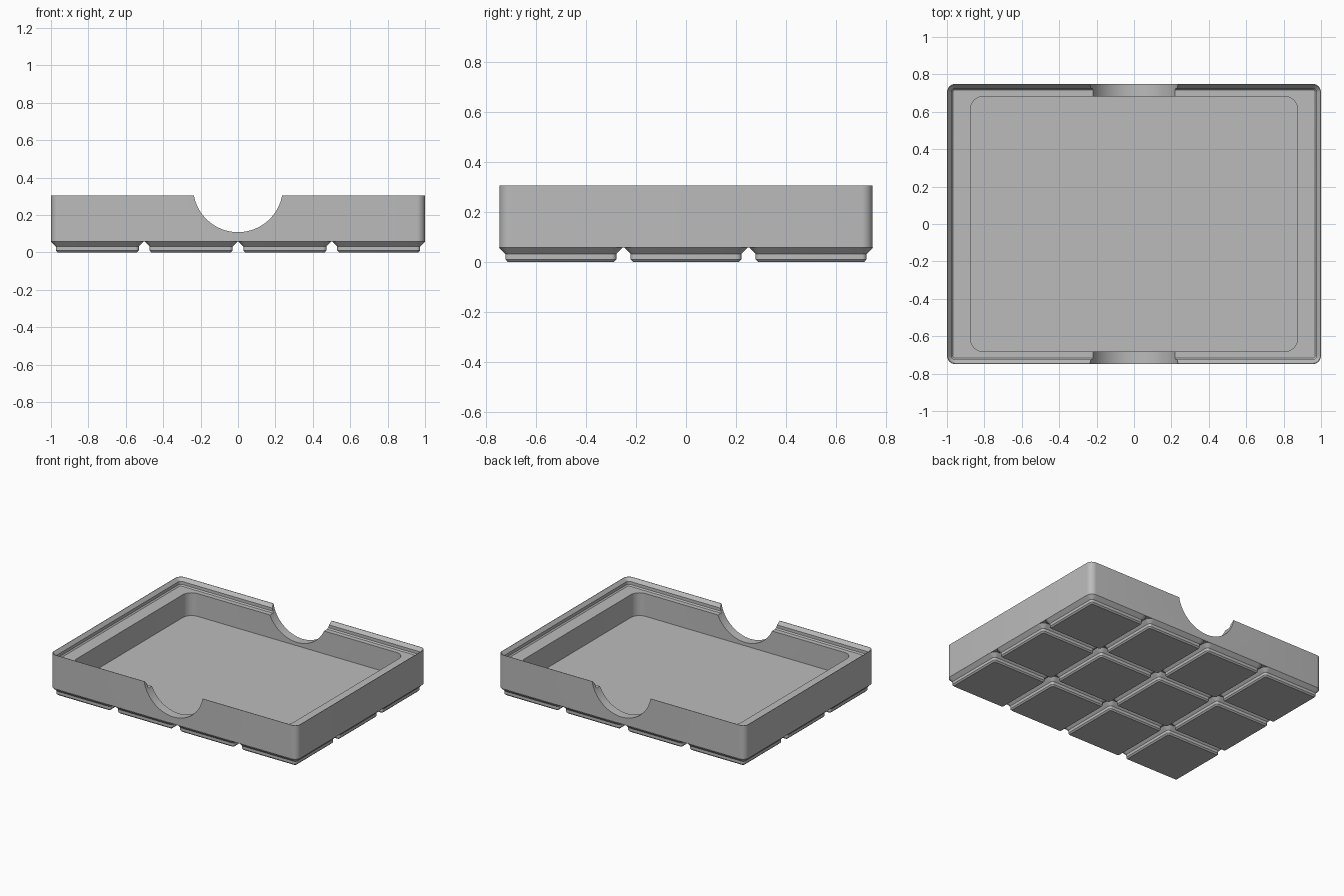
import bpy, bmesh
from math import sin, cos, pi, radians

if "Cube" in bpy.data.objects:
    bpy.data.objects.remove(bpy.data.objects["Cube"], do_unlink=True)

grey = bpy.data.materials.new("plain grey")
grey.use_nodes = True
colour = (0.5, 0.5, 0.5, 1)
grey.diffuse_color = colour
grey.node_tree.nodes["Principled BSDF"].inputs["Base Color"].default_value = colour


def rounded_ring(hx, hy, r, z, steps=8):
    """Points of a rounded rectangle, counter-clockwise from above."""
    pts = []
    for i, (sx, sy) in enumerate([(1, 1), (-1, 1), (-1, -1), (1, -1)]):
        for k in range(steps + 1):
            a = (i + k / steps) * pi / 2
            pts.append((sx * (hx - r) + r * cos(a), sy * (hy - r) + r * sin(a), z))
    return pts


def loft(name, rings, cap_end=True):
    """Skin a stack of equal rings and close the ends."""
    bm = bmesh.new()
    loops = [[bm.verts.new(p) for p in ring] for ring in rings]
    for low, high in zip(loops, loops[1:]):
        for i in range(len(low)):
            j = (i + 1) % len(low)
            bm.faces.new((low[i], low[j], high[j], high[i]))
    bm.faces.new(loops[0][::-1])
    if cap_end:
        bm.faces.new(loops[-1])
    mesh = bpy.data.meshes.new(name)
    bm.to_mesh(mesh)
    bm.free()
    mesh.materials.append(grey)
    return mesh


def place(name, mesh, location=(0, 0, 0)):
    ob = bpy.data.objects.new(name, mesh)
    ob.location = location
    bpy.context.collection.objects.link(ob)
    return ob


def activate(ob):
    bpy.ops.object.select_all(action='DESELECT')
    ob.select_set(True)
    bpy.context.view_layer.objects.active = ob


# Overall sizes
HX, HY, R = 1.0, 0.748, 0.045
BASE, LEDGE, TOP, FLOOR = 0.057, 0.25, 0.305, 0.083

# Tray body: outer wall, stacking lip, ledge, then the cavity
lip = [(0, BASE), (0, TOP), (0.003, TOP), (0.023, TOP - 0.024),
       (0.023, LEDGE + 0.009), (0.031, LEDGE)]
rings = [rounded_ring(HX - d, HY - d, R - d, z) for d, z in lip]
rings += [rounded_ring(0.875, 0.682, 0.07, z) for z in (LEDGE, FLOOR)]
tray = place("tray_body", loft("tray_body", rings))

# Round finger notches through the front and back walls
bpy.ops.mesh.primitive_cylinder_add(vertices=96, radius=0.24, depth=2,
                                    location=(0, 0, 0.348),
                                    rotation=(radians(90), 0, 0))
cutter = bpy.context.object
cutter.name = "notch_cutter"
cutter.hide_render = True
cutter.data.materials.append(grey)
cut = tray.modifiers.new("finger_notches", 'BOOLEAN')
cut.operation = 'DIFFERENCE'
cut.solver = 'EXACT'
cut.object = cutter
activate(tray)
bpy.ops.object.modifier_apply(modifier=cut.name)
bpy.data.objects.remove(cutter, do_unlink=True)
bpy.ops.object.shade_smooth_by_angle(angle=radians(30))

# Stepped feet, one per grid cell, sharing one mesh
CELL, PITCH = 0.2477, 0.5015
steps = [(0.035, 0), (0.0257, 0.0096), (0.0257, 0.031), (0, BASE)]
foot_mesh = loft("foot", [rounded_ring(CELL - d, CELL - d, R - d, z)
                          for d, z in steps], cap_end=False)
for row in range(3):
    for col in range(4):
        foot = place(f"foot_{row + 1}_{col + 1}", foot_mesh,
                     ((col - 1.5) * PITCH, (row - 1) * PITCH, 0))
activate(foot)
bpy.ops.object.shade_smooth_by_angle(angle=radians(30))
